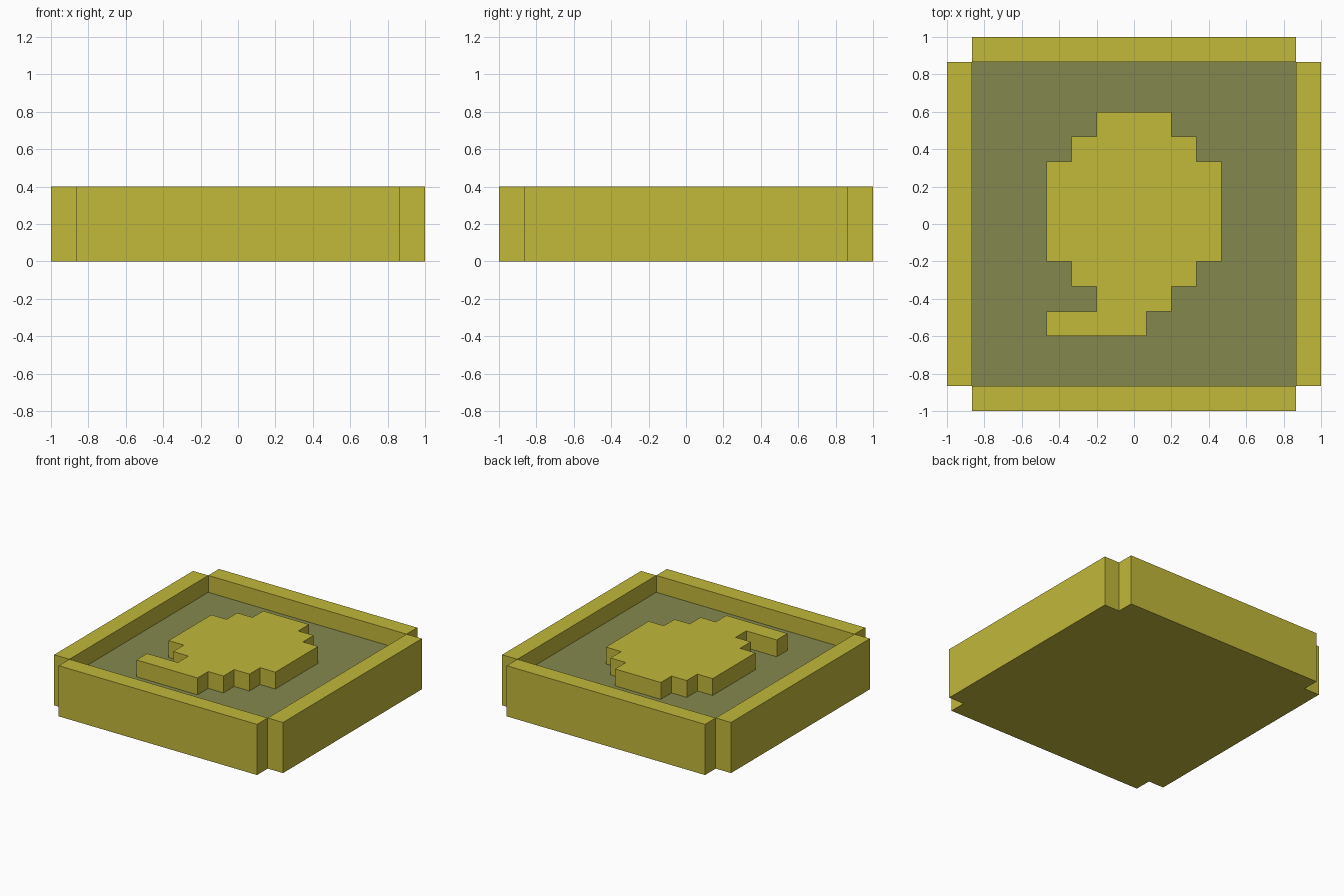
import bpy, bmesh
from mathutils import Vector

if "Cube" in bpy.data.objects:
    bpy.data.objects.remove(bpy.data.objects["Cube"])

U = 2 / 15            # block unit: the model is 15 units wide
H, FLOOR = 3 * U, 2 * U


def material(name, rgb):
    m = bpy.data.materials.new(name)
    m.diffuse_color = (*rgb, 1)
    m.use_nodes = True
    m.node_tree.nodes["Principled BSDF"].inputs["Base Color"].default_value = m.diffuse_color
    return m


YELLOW = material("yellow", (0.539, 0.479, 0.042))
OLIVE = material("olive grey", (0.231, 0.246, 0.074))


def finish(bm, name, mats):
    mesh = bpy.data.meshes.new(name)
    bm.to_mesh(mesh)
    bm.free()
    for m in mats:
        mesh.materials.append(m)
    ob = bpy.data.objects.new(name, mesh)
    bpy.context.collection.objects.link(ob)
    return ob


# Tray: plus-shaped slab raised to full height, centre pushed down to the floor
bm = bmesh.new()
steps = [-7.5 * U, -6.5 * U, 6.5 * U, 7.5 * U]
grid = {(i, j): bm.verts.new((steps[i], steps[j], 0))
        for i in range(4) for j in range(4) if not (i in (0, 3) and j in (0, 3))}
for i, j in [(1, 0), (0, 1), (1, 1), (2, 1), (1, 2)]:
    bm.faces.new([grid[i, j], grid[i + 1, j], grid[i + 1, j + 1], grid[i, j + 1]])
ext = bmesh.ops.extrude_face_region(bm, geom=bm.faces[:])["geom"]
for g in ext:
    if isinstance(g, bmesh.types.BMVert):
        g.co.z = H
centre = [f for f in ext if isinstance(f, bmesh.types.BMFace)
          and f.calc_center_median().xy.length < 0.01]
floor = bmesh.ops.extrude_discrete_faces(bm, faces=centre)["faces"]
for f in floor:
    f.material_index = 1
    bmesh.ops.translate(bm, verts=f.verts[:], vec=Vector((0, 0, FLOOR - H)))
bmesh.ops.recalc_face_normals(bm, faces=bm.faces[:])
finish(bm, "tray", [YELLOW, OLIVE])

# Raised stepped emblem: rows of (left, right, top, bottom) in block units
rows = [(-1.5, 1.5, 4.5, 3.5), (-2.5, 2.5, 3.5, 2.5), (-3.5, 3.5, 2.5, -1.5),
        (-2.5, 2.5, -1.5, -2.5), (-1.5, 1.5, -2.5, -3.5), (-3.5, 0.5, -3.5, -4.5)]
left = [(l, y) for l, r, t, b in rows for y in (t, b)]
right = [(r, y) for l, r, t, b in rows for y in (t, b)]
outline = left + right[::-1]
bm = bmesh.new()
top = [bm.verts.new((x * U, y * U, H)) for x, y in outline]
low = [bm.verts.new((x * U, y * U, FLOOR)) for x, y in outline]
bm.faces.new(top)
for k in range(len(top)):
    n = (k + 1) % len(top)
    bm.faces.new([top[n], top[k], low[k], low[n]])
finish(bm, "emblem", [YELLOW])
